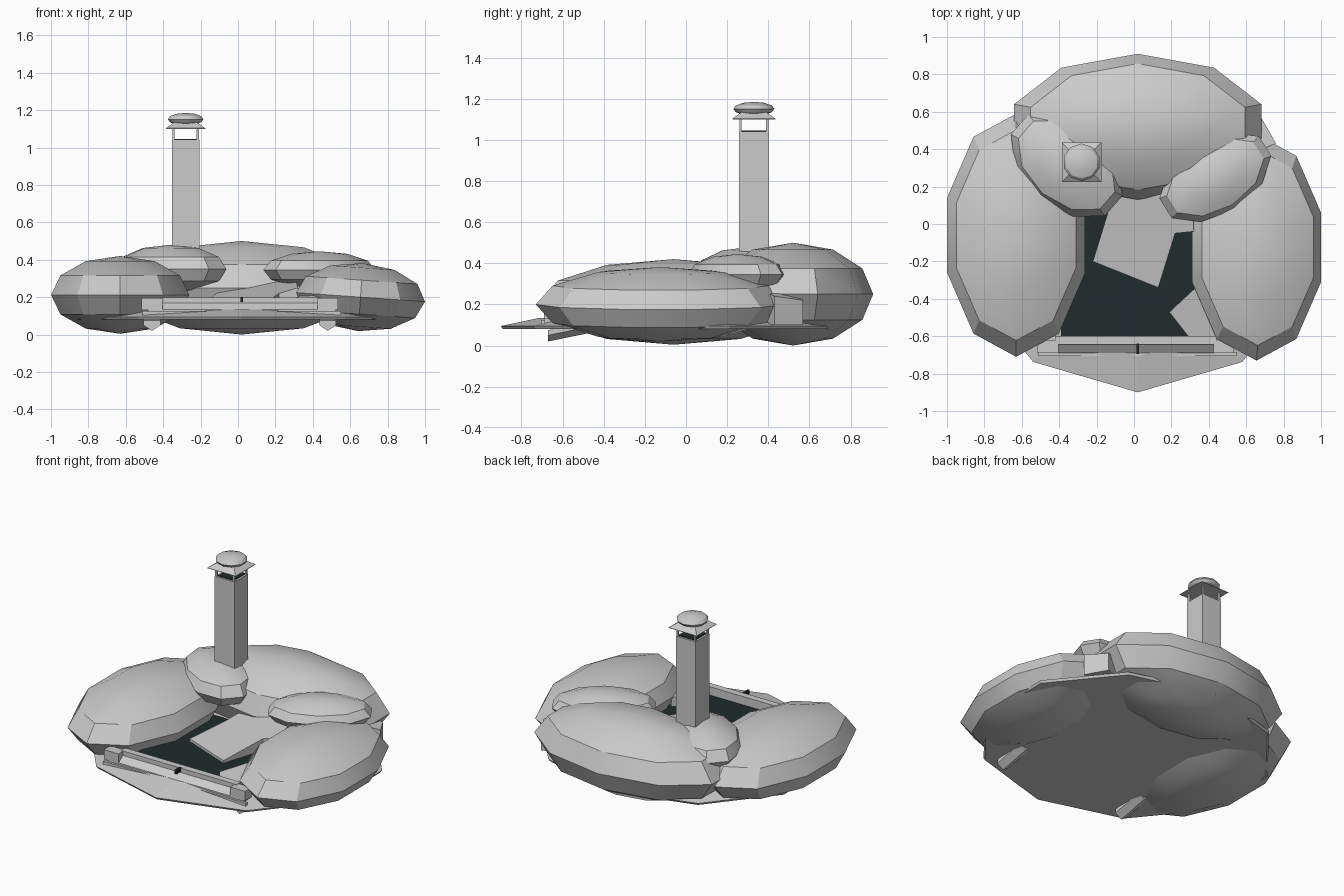
import bpy
import bmesh
from math import sin, cos, pi, radians
from mathutils import Matrix, Vector, Euler

if "Cube" in bpy.data.objects:
    bpy.data.objects.remove(bpy.data.objects["Cube"])


def material(name, color):
    m = bpy.data.materials.new(name)
    m.use_nodes = True
    m.diffuse_color = (*color, 1)
    m.node_tree.nodes["Principled BSDF"].inputs["Base Color"].default_value = (*color, 1)
    return m


STONE = material("stone grey", (0.6, 0.6, 0.6))
SOOT = material("soot dark", (0.014, 0.025, 0.025))


def finish(bm, name, mat, smooth=False):
    bmesh.ops.recalc_face_normals(bm, faces=bm.faces)
    mesh = bpy.data.meshes.new(name)
    bm.to_mesh(mesh)
    bm.free()
    mesh.materials.append(mat)
    obj = bpy.data.objects.new(name, mesh)
    bpy.context.collection.objects.link(obj)
    if smooth:
        bpy.ops.object.select_all(action='DESELECT')
        obj.select_set(True)
        bpy.context.view_layer.objects.active = obj
        bpy.ops.object.shade_smooth_by_angle(angle=radians(32))
    return obj


def ring_points(sides, rx, ry, z, phase=pi / 2):
    return [Vector((rx * cos(phase + 2 * pi * k / sides),
                    ry * sin(phase + 2 * pi * k / sides), z)) for k in range(sides)]


def loft(name, rings, mat, matrix=Matrix(), smooth=False, caps=True):
    """Skin a stack of closed rings and cap both ends."""
    bm = bmesh.new()
    loops = [[bm.verts.new(matrix @ Vector(p)) for p in ring] for ring in rings]
    n = len(loops[0])
    for a, b in zip(loops, loops[1:]):
        for k in range(n):
            bm.faces.new((a[k], a[(k + 1) % n], b[(k + 1) % n], b[k]))
    if caps:
        bm.faces.new(loops[0])
        bm.faces.new(loops[-1])
    bmesh.ops.remove_doubles(bm, verts=bm.verts, dist=0.0002)
    return finish(bm, name, mat, smooth)


def boulder(name, center, radii, rot=(0, 0, 0), sides=10, bands=6):
    rx, ry, rz = radii
    rings = []
    for i in range(bands + 1):
        a = pi * i / bands
        s = max(sin(a), 0.0001)
        rings.append(ring_points(sides, rx * s, ry * s, rz * cos(a)))
    turn = Euler([radians(d) for d in rot]).to_matrix().to_4x4()
    return loft(name, rings, STONE, Matrix.Translation(center) @ turn, True)


def box(name, lo, hi, mat=STONE, tilt=0):
    center = (Vector(lo) + Vector(hi)) / 2
    size = Vector(hi) - Vector(lo)
    bm = bmesh.new()
    bmesh.ops.create_cube(bm, size=1, matrix=Matrix.Translation(center)
                          @ Matrix.Rotation(radians(tilt), 4, 'X')
                          @ Matrix.Diagonal((*size, 1)))
    return finish(bm, name, mat)


def slab(name, top, bottom_z, mat=STONE):
    """Solid with a free top outline and a level underside."""
    return loft(name, [[(x, y, bottom_z) for x, y, z in top], top], mat)


# Ring of boulders
boulder("right_boulder", (-0.63, -0.06, 0.212), (0.388, 0.65, 0.208))
boulder("left_boulder", (0.655, -0.125, 0.2), (0.363, 0.605, 0.182), (0, 4, 0))
boulder("back_boulder", (0.02, 0.52, 0.25), (0.695, 0.39, 0.25))
boulder("right_small_boulder", (-0.36, 0.315, 0.35), (0.35, 0.23, 0.13), (0, 0, -41))
boulder("left_small_boulder", (0.435, 0.25, 0.345), (0.33, 0.2, 0.1), (0, 0, 32))

# Base plate with a sloped rim
base_at = Matrix.Translation((0.02, -0.05, 0))
loft("base_plate", [ring_points(10, 0.94, 0.84, 0.08),
                    ring_points(10, 0.95, 0.85, 0.095),
                    ring_points(10, 0.74, 0.66, 0.135)], STONE, base_at)

# Sooty hearth floor and the stones lying on it
slab("hearth_floor", [(-0.39, -0.61, 0.142), (0.36, -0.61, 0.142),
                      (0.42, 0.2, 0.142), (-0.4, 0.2, 0.142)], 0.134, SOOT)
slab("hearth_slab", [(-0.22, -0.2, 0.16), (0.13, -0.34, 0.16), (0.22, -0.05, 0.22),
                     (0.32, -0.04, 0.25), (0.3, 0.3, 0.33), (-0.08, 0.3, 0.25),
                     (-0.14, 0.06, 0.2)], 0.13)
slab("corner_stone", [(0.19, -0.47, 0.15), (0.3, -0.61, 0.15), (0.47, -0.6, 0.2),
                      (0.48, -0.45, 0.25), (0.34, -0.33, 0.21)], 0.13)
slab("back_wedge", [(0.76, 0.43, 0.24), (0.68, 0.57, 0.22),
                    (0.5, 0.5, 0.28), (0.55, 0.35, 0.28)], 0.1)

# Front sill: top rail, sloped face, lower rail and end blocks
box("sill_top_rail", (-0.42, -0.645, 0.165), (0.44, -0.6, 0.198))
sill = [(-0.69, 0.1), (-0.69, 0.135), (-0.645, 0.168), (-0.6, 0.168), (-0.6, 0.1)]
loft("sill_face", [[(x, y, z) for y, z in sill] for x in (-0.48, 0.52)], STONE)
box("sill_lower_rail", (-0.51, -0.705, 0.095), (0.55, -0.685, 0.125))
for side, x in (("right", -0.46), ("left", 0.48)):
    box(side + "_sill_block", (x - 0.055, -0.69, 0.13), (x + 0.055, -0.62, 0.195))
    # Foot slanting down toward the front
    foot = [(x - 0.045, 0.03), (x, 0.0), (x + 0.045, 0.03), (x + 0.045, 0.055), (x - 0.045, 0.055)]
    loft(side + "_front_foot",
         [[(px, -0.67, pz + 0.02) for px, pz in foot],
          [(px, -0.45, pz + 0.065) for px, pz in foot]], STONE)
box("sill_latch", (0.013, -0.695, 0.175), (0.027, -0.64, 0.202), SOOT)

# Chimney shaft with a sooty opening
cx, cy, half = -0.28, 0.33, 0.073
box("chimney_shaft", (cx - half, cy - half, 0.3), (cx + half, cy + half, 1.042))
box("chimney_opening", (cx - 0.06, cy - 0.06, 1.04), (cx + 0.06, cy + 0.06, 1.046), SOOT)

# Four posts carrying the cap
for i, (sx, sy) in enumerate(((-1, -1), (1, -1), (1, 1), (-1, 1))):
    px, py = cx + sx * 0.065, cy + sy * 0.065
    box("cap_post_%d" % (i + 1), (px - 0.006, py - 0.006, 1.03), (px + 0.006, py + 0.006, 1.11))

# Flared square cap and its low dome
cap_at = Matrix.Translation((cx, cy, 0))
square = 2 ** 0.5
loft("cap_flare", [ring_points(4, r * square, r * square, z, pi / 4)
                   for r, z in ((0.105, 1.1), (0.105, 1.103), (0.06, 1.135))], STONE, cap_at)
boulder("cap_dome", (cx, cy, 1.151), (0.1, 0.1, 0.034))
